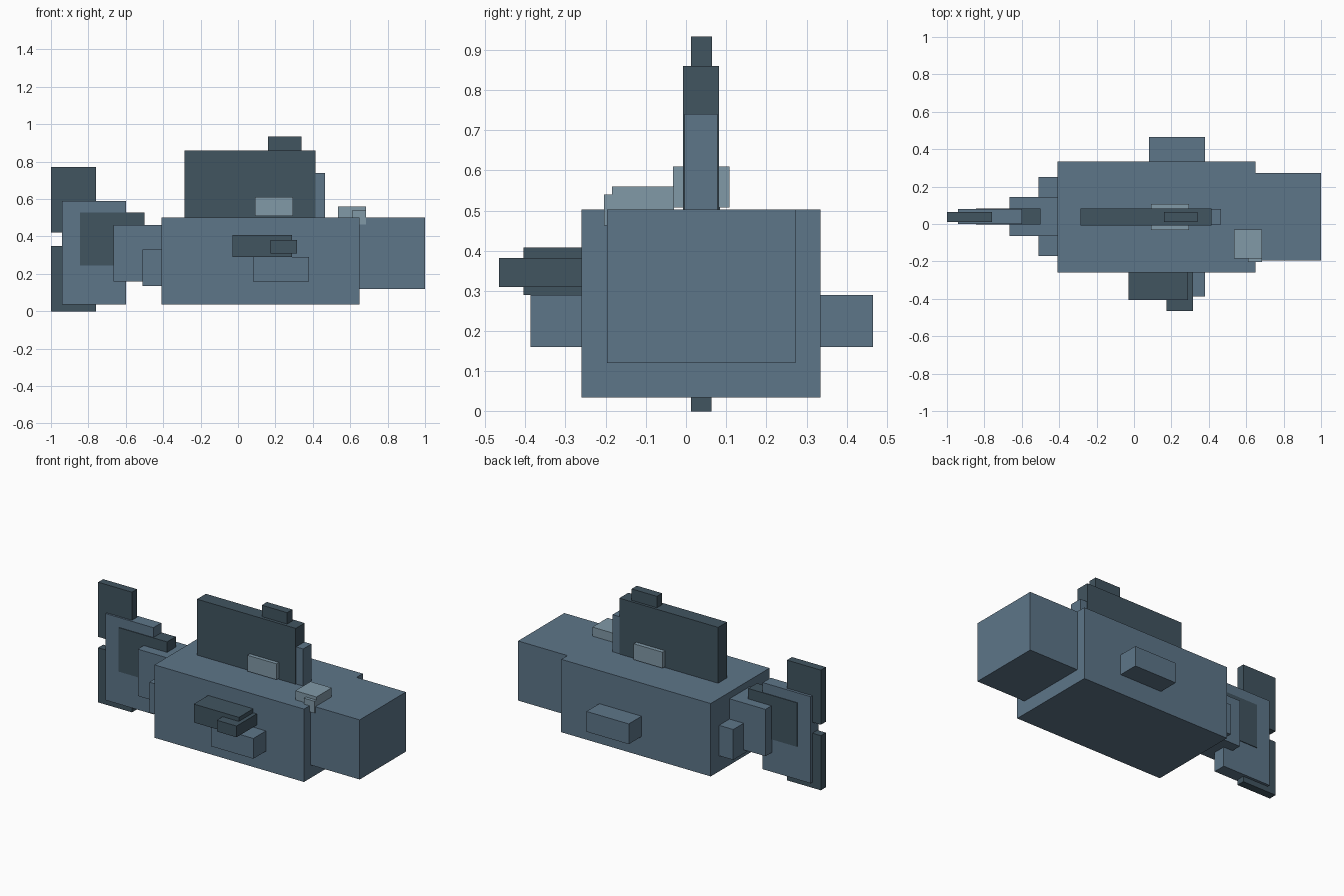
import bpy
from mathutils import Vector

default = bpy.data.objects.get("Cube")
if default:
    bpy.data.objects.remove(default, do_unlink=True)


def make_material(name, rgb):
    mat = bpy.data.materials.new(name)
    mat.use_nodes = True
    colour = (*rgb, 1)
    mat.diffuse_color = colour
    mat.node_tree.nodes["Principled BSDF"].inputs["Base Color"].default_value = colour
    return mat


slate = make_material("slate blue", (0.11, 0.18, 0.25))
dark = make_material("dark slate", (0.053, 0.089, 0.117))
pale = make_material("pale blue grey", (0.22, 0.32, 0.39))


def box(name, mat, x, y, z):
    """Box spanning the given (low, high) range on each axis."""
    bpy.ops.mesh.primitive_cube_add(size=1)
    obj = bpy.context.object
    obj.name = obj.data.name = name
    low, high = Vector((x[0], y[0], z[0])), Vector((x[1], y[1], z[1]))
    for v in obj.data.vertices:
        v.co = v.co * (high - low) + (low + high) / 2
    obj.data.materials.append(mat)
    return obj


# Body, head and tapering rear
box("body", slate, (-0.41, 0.65), (-0.26, 0.335), (0.035, 0.502))
box("head", slate, (0.64, 1.0), (-0.196, 0.272), (0.12, 0.502))
box("rear_body", slate, (-0.51, -0.40), (-0.17, 0.25), (0.135, 0.33))
box("tail_stem", slate, (-0.665, -0.40), (-0.065, 0.145), (0.16, 0.46))

# Tail fin with dark inner panel and two tips
box("tail_fin", slate, (-0.94, -0.60), (0.0, 0.08), (0.035, 0.59))
box("tail_panel", dark, (-0.845, -0.50), (-0.004, 0.084), (0.245, 0.527))
for name, z in (("upper_tail_tip", (0.42, 0.77)), ("lower_tail_tip", (0, 0.35))):
    box(name, dark, (-1.0, -0.76), (0.012, 0.063), z)

# Back fin
box("back_fin", dark, (-0.285, 0.415), (-0.008, 0.082), (0.49, 0.86))
box("back_fin_tip", dark, (0.16, 0.34), (0.012, 0.065), (0.85, 0.933))
box("back_fin_front", slate, (0.35, 0.465), (-0.004, 0.079), (0.49, 0.74))
box("back_fin_patch", pale, (0.09, 0.295), (-0.032, 0.108), (0.508, 0.61))

# Pale brow on the right of the head
box("right_brow", pale, (0.535, 0.685), (-0.184, -0.03), (0.495, 0.56))
box("right_brow_edge", pale, (0.61, 0.685), (-0.204, -0.17), (0.463, 0.54))

# Side fins
box("left_side_fin", slate, (0.08, 0.38), (0.32, 0.465), (0.16, 0.29))
box("right_side_fin", slate, (0.08, 0.38), (-0.387, -0.25), (0.16, 0.29))
box("right_upper_fin", dark, (-0.03, 0.29), (-0.405, -0.25), (0.29, 0.408))
box("right_fin_tip", dark, (0.175, 0.315), (-0.465, -0.25), (0.31, 0.382))
